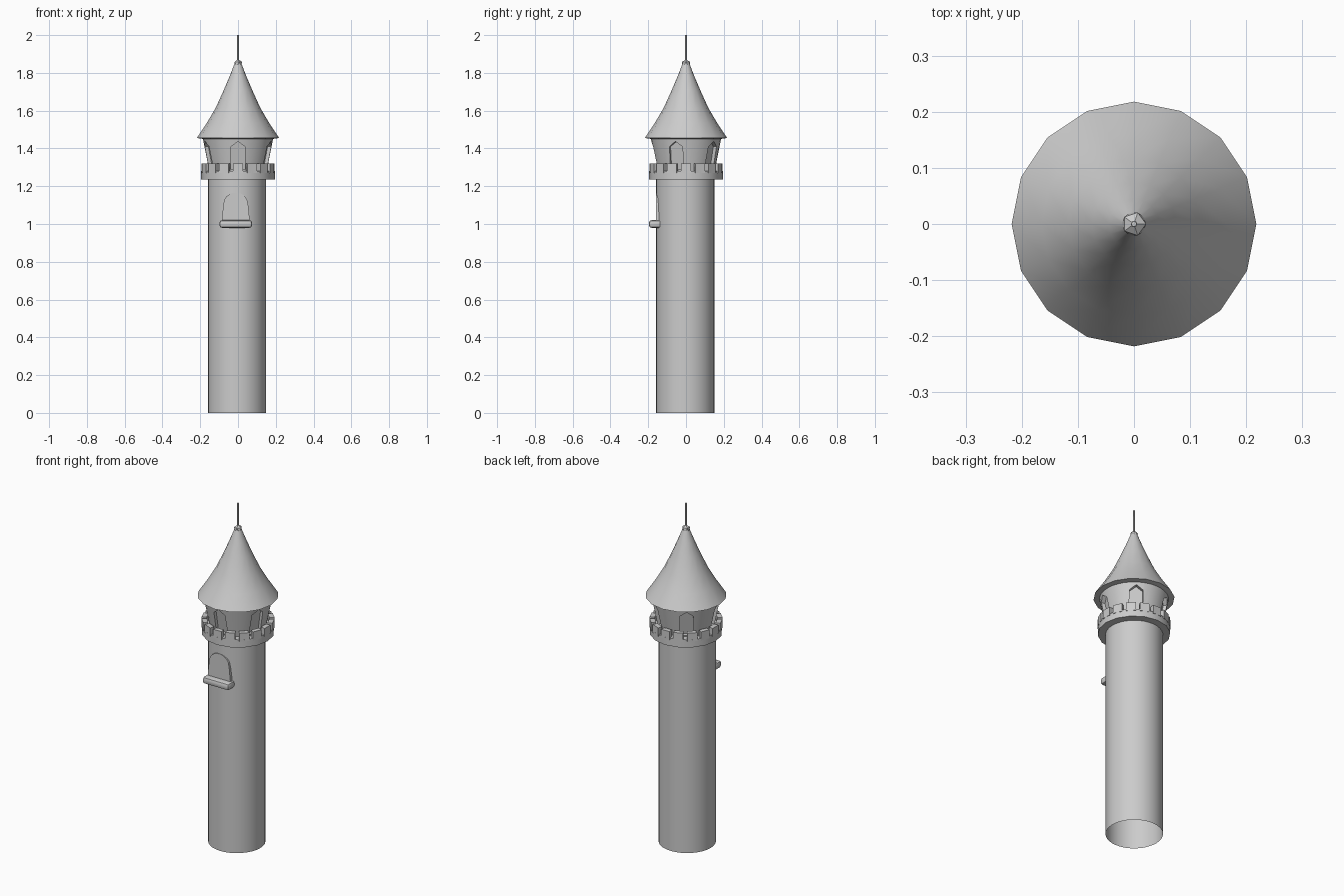
import bpy, bmesh, math
from mathutils import Vector, Matrix

if "Cube" in bpy.data.objects:
    bpy.data.objects.remove(bpy.data.objects["Cube"])


def finish(name, bm, smooth=True):
    bmesh.ops.recalc_face_normals(bm, faces=bm.faces)
    me = bpy.data.meshes.new(name)
    bm.to_mesh(me)
    bm.free()
    ob = bpy.data.objects.new(name, me)
    bpy.context.collection.objects.link(ob)
    if smooth:
        bpy.ops.object.select_all(action='DESELECT')
        ob.select_set(True)
        bpy.context.view_layer.objects.active = ob
        bpy.ops.object.shade_smooth_by_angle(angle=math.radians(32))
    return ob


def lathe(name, profile, sides, centre=(0, 0), caps=(True, True), closed=False):
    """Revolve (radius, z) points around z."""
    bm = bmesh.new()
    rings = []
    for r, z in profile:
        rings.append([bm.verts.new((centre[0] + r * math.cos(2 * math.pi * i / sides),
                                    centre[1] + r * math.sin(2 * math.pi * i / sides), z))
                      for i in range(sides)])
    pairs = list(zip(rings, rings[1:])) + ([(rings[-1], rings[0])] if closed else [])
    for a, b in pairs:
        for i in range(sides):
            j = (i + 1) % sides
            bm.faces.new((a[i], a[j], b[j], b[i]))
    if not closed:
        if caps[0]:
            bm.faces.new(rings[0])
        if caps[1]:
            bm.faces.new(rings[-1])
    return finish(name, bm)


def bridge_prism(bm, back, front):
    """Solid between two matching outlines."""
    a = [bm.verts.new(p) for p in back]
    b = [bm.verts.new(p) for p in front]
    bm.faces.new(a)
    bm.faces.new(b)
    for i in range(len(a)):
        j = (i + 1) % len(a)
        bm.faces.new((a[i], a[j], b[j], b[i]))


# Shaft, open at the bottom
lathe("shaft", [(0.154, 0), (0.154, 1.25)], 32, (-0.005, -0.004), (False, False))

# Battlement ring with walkway floor
lathe("battlement_ring", [(0.14, 1.235), (0.195, 1.235), (0.195, 1.28), (0.14, 1.28)],
      16, closed=True)

# Merlons: curved blocks around the ring
bm = bmesh.new()
half = math.radians(8)
for k in range(16):
    mid = k * math.pi / 8
    base = [(r * math.cos(mid + s * half), r * math.sin(mid + s * half))
            for r, s in ((0.168, -1), (0.196, -1), (0.196, 1), (0.168, 1))]
    bridge_prism(bm, [(x, y, 1.27) for x, y in base], [(x, y, 1.32) for x, y in base])
finish("merlons", bm, False)

# Flared lantern room
drum = lathe("lantern_room", [(0.15, 1.27), (0.187, 1.458)], 32)

# Five pointed window recesses, leaning with the wall
bm = bmesh.new()
outline = [(-0.038, 1.288), (0.038, 1.288), (0.036, 1.41), (0, 1.437), (-0.036, 1.41)]
for k in range(5):
    turn = Matrix.Rotation(math.radians(72 * k), 3, 'Z')

    def place(depth):
        return [turn @ Vector((u, -(0.15 + (z - 1.27) * 0.2 + depth), z)) for u, z in outline]
    bridge_prism(bm, place(-0.025), place(0.05))
cutter = finish("window_cutter", bm, False)
cutter.hide_render = True
cutter.hide_viewport = True
cut = drum.modifiers.new("windows", 'BOOLEAN')
cut.operation = 'DIFFERENCE'
cut.solver = 'EXACT'
cut.object = cutter

# Bell-shaped roof
lathe("roof", [(0.18, 1.45), (0.218, 1.455), (0.165, 1.535), (0.118, 1.615),
               (0.075, 1.71), (0.045, 1.78), (0.018, 1.85)], 16)

# Finial knob and pole
bm = bmesh.new()
bmesh.ops.create_icosphere(bm, subdivisions=1, radius=0.024,
                           matrix=Matrix.Translation((0, 0, 1.848)))
finish("finial_knob", bm, False)
lathe("finial_pole", [(0.006, 1.84), (0.005, 2.0)], 6)

# Arched shutter panel on the front of the shaft
cx = -0.012
arch = [(cx - 0.076, 1.0), (cx + 0.076, 1.0), (cx + 0.066, 1.1)]
arch += [(cx + 0.064 * math.cos(a), 1.11 + 0.056 * math.sin(a))
         for a in (math.radians(t) for t in range(20, 161, 20))]
arch.append((cx - 0.066, 1.1))
bm = bmesh.new()
bridge_prism(bm, [(x, -0.125, z) for x, z in arch], [(x, -0.16, z) for x, z in arch])
finish("front_window", bm, False)

# Rounded window sill
bm = bmesh.new()
bmesh.ops.create_cube(bm, size=1, matrix=Matrix.Translation((cx, -0.163, 1.0))
                      @ Matrix.Diagonal((0.172, 0.066, 0.04, 1)))
bmesh.ops.bevel(bm, geom=bm.edges[:], offset=0.013, segments=2, profile=0.5, affect='EDGES')
finish("window_sill", bm)
